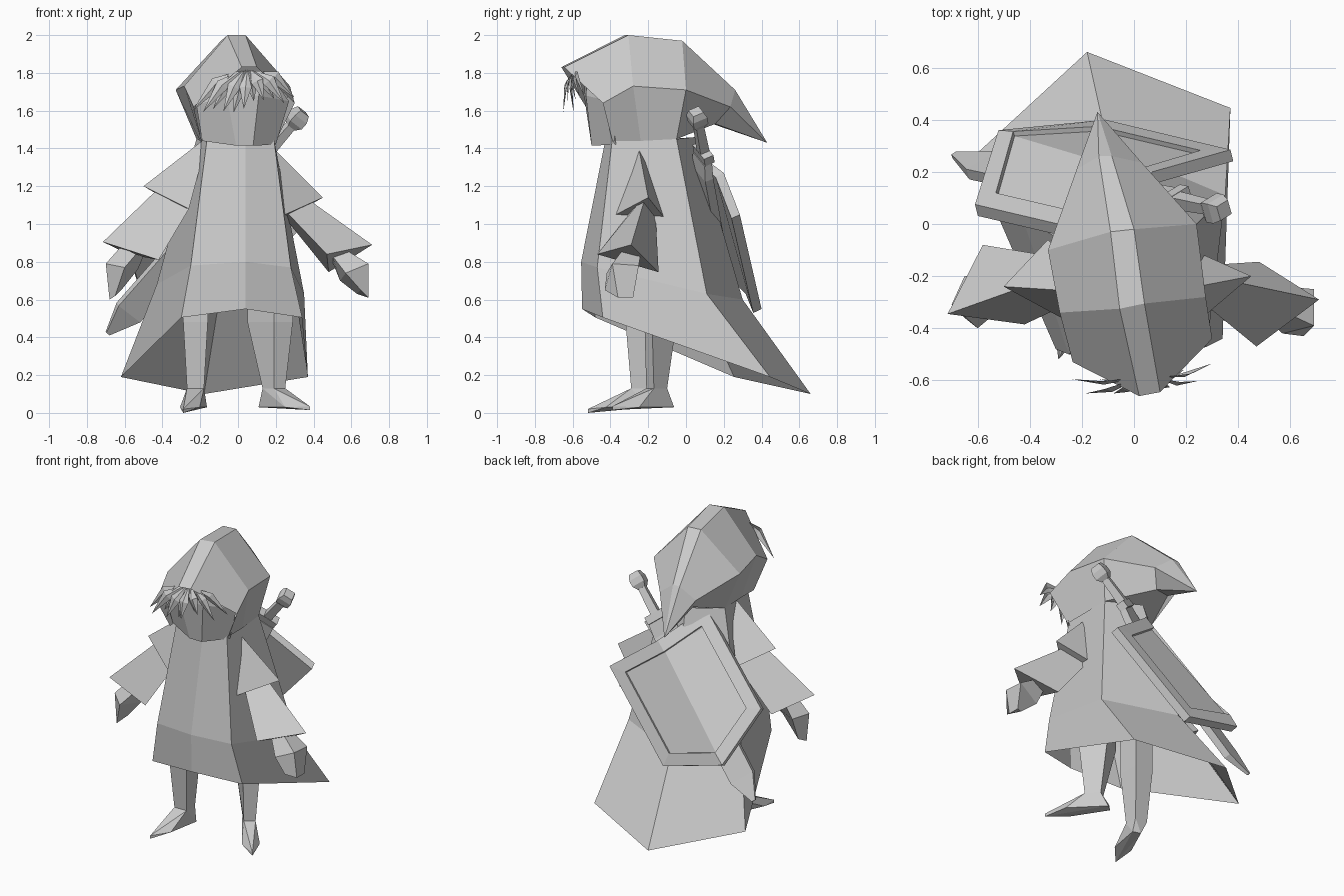
import bpy, bmesh, math, random
from mathutils import Vector as V

if "Cube" in bpy.data.objects:
    bpy.data.objects.remove(bpy.data.objects["Cube"])

random.seed(4)
grey = bpy.data.materials.new("plain_grey")
grey.diffuse_color = (0.6, 0.6, 0.6, 1)
grey.use_nodes = True
grey.node_tree.nodes["Principled BSDF"].inputs["Base Color"].default_value = grey.diffuse_color


def finish(name, bm, fix=True):
    if fix:
        bmesh.ops.remove_doubles(bm, verts=bm.verts, dist=0.0005)
        bmesh.ops.recalc_face_normals(bm, faces=bm.faces)
    me = bpy.data.meshes.new(name)
    bm.to_mesh(me)
    bm.free()
    me.materials.append(grey)
    ob = bpy.data.objects.new(name, me)
    bpy.context.collection.objects.link(ob)
    return ob


def loft(name, rings, closed=True, start=True, end=True):
    """Skin equal-length rings of points with flat faces."""
    bm = bmesh.new()
    vs = [[bm.verts.new(p) for p in r] for r in rings]
    n = len(rings[0])
    for a, b in zip(vs, vs[1:]):
        for i in range(n if closed else n - 1):
            j = (i + 1) % n
            bm.faces.new((a[i], a[j], b[j], b[i]))
    if closed and start:
        bm.faces.new(vs[0])
    if closed and end:
        bm.faces.new(vs[-1])
    return finish(name, bm)


def bar(name, stations, side, thick, n=4):
    """Tapered bar: stations are (centre, half width, half thickness)."""
    rings = []
    for c, w, t in stations:
        rings.append([V(c) + side * w * math.cos(a) * 1.414 + thick * t * math.sin(a) * 1.414
                      for a in (math.pi / n + k * 2 * math.pi / n for k in range(n))])
    return loft(name, rings)


# Hood: rings run bottom left, mid left, crown left, crown right, mid right, bottom right
tip = (-.14, .43, 1.43)
nape = [(-.22, -.10, 1.45), (-.33, -.10, 1.71), (-.09, -.03, 1.97), (0, -.02, 1.97), (.24, 0, 1.71), (.19, -.05, 1.45)]
loft("hood", [
    [(-.19, -.45, 1.43), (-.235, -.53, 1.62), (.02, -.66, 1.83), (.10, -.645, 1.83), (.30, -.44, 1.64), (.20, -.39, 1.44)],
    [(-.20, -.30, 1.44), (-.285, -.34, 1.73), (-.055, -.325, 2.0), (.04, -.305, 2.0), (.275, -.28, 1.73), (.20, -.24, 1.44)],
    nape], closed=False)
loft("hood_tail", [
    nape,
    [(-.15, .14, 1.53), (-.22, .21, 1.62), (-.135, .26, 1.71), (-.085, .26, 1.71), (.03, .235, 1.62), (-.05, .155, 1.53)],
    [tip] * 6], start=False, end=False)

# Face mask
loft("face", [
    [(-.19, -.42, 1.44), (-.01, -.50, 1.415), (.08, -.50, 1.415), (.20, -.37, 1.42)],
    [(-.22, -.46, 1.63), (-.06, -.54, 1.68), (.11, -.53, 1.68), (.27, -.40, 1.65)],
    [(-.17, -.46, 1.72), (-.03, -.53, 1.80), (.12, -.52, 1.80), (.22, -.42, 1.72)]], closed=False)

# Fringe: broad pointed locks fanning down and outwards from under the brim
bm = bmesh.new()
N = 11
for k in range(N):
    t = k / (N - 1)
    s = 2 * t - 1
    root = V((.05 + .04 * s, -.59, 1.82 - .01 * abs(s)))
    end = V((.03 + .27 * s, -.625 + .06 * max(s, 0) + (-.025 if k % 2 else .03),
             1.615 + .05 * max(s, 0) + random.uniform(-.03, .03)))
    mid = root.lerp(end, .5) + V((0, -.012, .03 * abs(s) + .01))
    along = (end - root).normalized()
    w = V((-along.z, 0, along.x)) * .034
    r, a, b, e = [bm.verts.new(p) for p in (root, mid - w, mid + w, end)]
    c = bm.verts.new(mid + V((0, -.012, 0)))
    for f in ((r, a, c), (a, e, c), (e, b, c), (b, r, c)):
        bm.faces.new(f)
finish("fringe", bm, False)

# Robe with trailing cape: front left, front centre, front right, back right, back centre, back left
loft("robe", [
    [(-.165, -.42, 1.44), (.04, -.43, 1.43), (.19, -.39, 1.45), (.19, -.05, 1.45), (-.03, .05, 1.46), (-.22, -.10, 1.45)],
    [(-.25, -.50, .78), (.04, -.555, .80), (.28, -.47, .77), (.35, .11, .63), (-.10, .30, .60), (-.43, .03, .68)],
    [(-.30, -.48, .505), (.04, -.55, .55), (.34, -.44, .505), (.37, .445, .19), (-.18, .66, .10), (-.62, .255, .19)]],
    start=False, end=False)

# Sleeves: triangular flared tubes (ridge, front corner, back corner)
loft("right_upper_sleeve", [
    [(.19, -.25, 1.40), (.18, -.27, 1.36), (.18, -.22, 1.36)],
    [(.45, -.20, 1.14), (.25, -.37, 1.05), (.27, -.12, 1.04)]], start=False)
loft("right_lower_sleeve", [
    [(.33, -.21, 1.16), (.25, -.29, 1.07), (.25, -.16, 1.03)],
    [(.71, -.29, .89), (.47, -.47, .84), (.48, -.145, .745)]], start=False)
loft("left_upper_sleeve", [
    [(-.19, -.26, 1.44), (-.18, -.30, 1.38), (-.19, -.20, 1.38)],
    [(-.50, -.24, 1.20), (-.26, -.37, 1.08), (-.33, -.06, 1.10)]], start=False)
loft("left_lower_sleeve", [
    [(-.42, -.24, 1.19), (-.26, -.31, 1.08), (-.28, -.13, 1.08)],
    [(-.715, -.345, .905), (-.42, -.385, .81), (-.58, -.08, .84)]], start=False)

# Hands
loft("right_hand", [
    [(.56, -.33, .87), (.50, -.36, .83), (.50, -.26, .80), (.58, -.24, .84)],
    [(.69, -.39, .79), (.57, -.42, .74), (.54, -.28, .70), (.69, -.25, .78)],
    [(.69, -.36, .61), (.65, -.43, .65), (.63, -.32, .63), (.69, -.28, .61)]], start=False)
loft("left_hand", [
    [(-.62, -.30, .88), (-.54, -.35, .84), (-.50, -.22, .83), (-.60, -.20, .86)],
    [(-.70, -.31, .79), (-.60, -.40, .77), (-.53, -.27, .76), (-.65, -.20, .78)],
    [(-.68, -.31, .60), (-.65, -.36, .62), (-.61, -.29, .66), (-.66, -.25, .63)]], start=False)


# Legs and pointed feet; hip and ankle are four-point outlines
def leg(side, hip, ankle, toe, heel):
    loft(side + "_leg", [[(x, y, z) for x, y in q] for q, z in ((hip, .75), (hip, .48), (ankle, .13))],
         start=False, end=False)
    h, t = V(heel), V(toe)
    d = (t - h).normalized()
    s = V((-d.y, d.x, 0)) * .055
    m = h.lerp(t, .65)
    low = [m - s, m + s, h + s * .5, h - s * .5]
    bm = bmesh.new()
    pts = [V((x, y, .13)) for x, y in ankle] + [h, t, t + V((0, 0, .02))] + [V((q.x, q.y, .03)) for q in low]
    for p in pts:
        bm.verts.new(p)
    bmesh.ops.convex_hull(bm, input=bm.verts)
    finish(side + "_foot", bm)


leg("right", [(.05, -.11), (.19, -.22), (.29, -.18), (.17, -.05)],
    [(.13, -.14), (.19, -.21), (.25, -.17), (.18, -.10)], (.38, -.39, .015), (.13, -.08, .05))
leg("left", [(-.29, -.32), (-.16, -.32), (-.16, -.17), (-.29, -.17)],
    [(-.27, -.29), (-.18, -.29), (-.18, -.20), (-.27, -.20)], (-.29, -.52, 0), (-.19, -.20, .04))

# Shield: two panels folded along a centre ridge, with a sunken field inside the rim
out = V((-.22, .88, .42)).normalized()
R, B, L1, L2, T, M = [V(p) for p in (
    (.37, .285, 1.05), (-.11, .40, .55), (-.52, .36, .65),
    (-.61, .075, .945), (-.12, -.04, 1.45), (.07, .20, 1.27))]
bm = bmesh.new()
face_v = [bm.verts.new(p) for p in (R, M, T, L2, L1, B)]
back_v = [bm.verts.new(v.co - out * .05) for v in face_v]
for q in ((0, 1, 4, 5), (1, 2, 3, 4)):
    bm.faces.new([face_v[i] for i in q])
    bm.faces.new([back_v[i] for i in reversed(q)])
for i in range(6):
    j = (i + 1) % 6
    bm.faces.new((face_v[i], back_v[i], back_v[j], face_v[j]))
bmesh.ops.recalc_face_normals(bm, faces=bm.faces)
bm.normal_update()
front = [f for f in bm.faces if f.normal.dot(out) > .7]
bmesh.ops.inset_region(bm, faces=front, thickness=.078, use_even_offset=True)
bmesh.ops.inset_region(bm, faces=front, thickness=.002, use_even_offset=True)
for v in {v for f in front for v in f.verts}:
    v.co -= out * .02
finish("shield", bm)

# Sword slung across the back
top, end = V((.31, .06, 1.555)), V((-.69, .265, .42))
d = (end - top).normalized()
thick = (out - d * out.dot(d)).normalized()
side = d.cross(thick)
L = (end - top).length


def at(t, sink=0):
    return top + d * t - thick * sink


bar("pommel", [(at(-.055), .03, .03), (at(-.02), .042, .042), (at(.02), .042, .042), (at(.05), .025, .025)], side, thick)
bar("grip", [(at(.04), .022, .022), (at(.25), .027, .027)], side, thick)
bar("guard", [(at(.22), .07, .028), (at(.27), .07, .028)], side, thick)
bar("scabbard", [(at(.27, .01), .07, .022), (at(.36, .025), .085, .024), (at(L - .16, .02), .08, .022),
                 (at(L), .012, .008)], side, thick)
